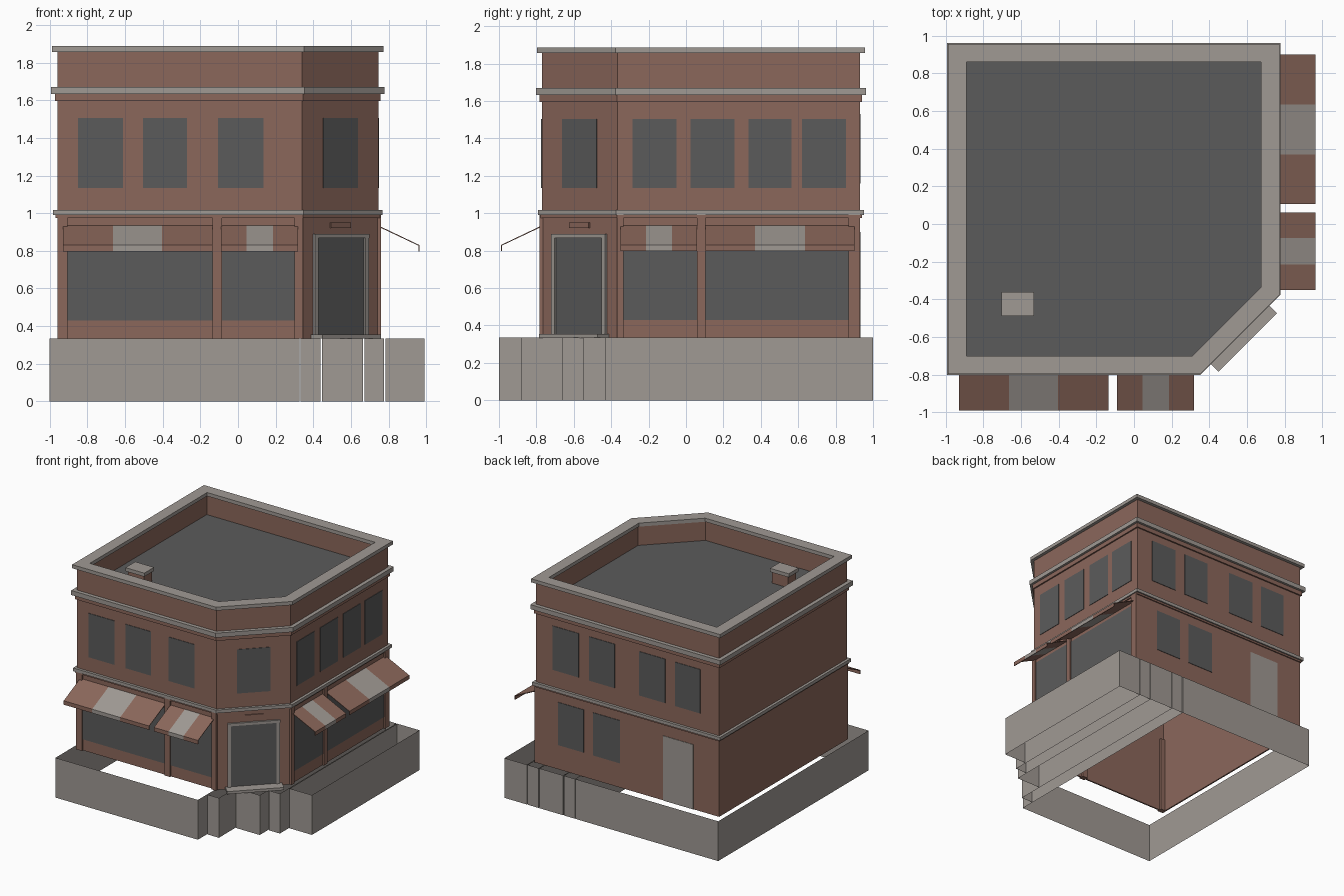
import bpy, bmesh
from mathutils import Vector

cube = bpy.data.objects.get("Cube")
if cube:
    bpy.data.objects.remove(cube)


def material(name, r, g, b):
    m = bpy.data.materials.new(name)
    m.use_nodes = True
    m.diffuse_color = (r, g, b, 1)
    m.node_tree.nodes["Principled BSDF"].inputs["Base Color"].default_value = (r, g, b, 1)
    return m


BRICK = material("brick", 0.26, 0.137, 0.105)
STONE = material("pale stone", 0.35, 0.32, 0.295)
DARK = material("dark grey", 0.105, 0.105, 0.105)


def finish(name, bm, *mats, recalc=True):
    if recalc:
        bmesh.ops.recalc_face_normals(bm, faces=bm.faces)
    mesh = bpy.data.meshes.new(name)
    bm.to_mesh(mesh)
    bm.free()
    for m in mats:
        mesh.materials.append(m)
    obj = bpy.data.objects.new(name, mesh)
    bpy.context.collection.objects.link(obj)
    return obj


# Footprint with one cut corner, grown outward by d
LEFT, RIGHT, FRONT, BACK = -0.96, 0.745, -0.77, 0.93
CUT_X, CUT_Y = 0.34, -0.365


def footprint(d):
    k = 0.414 * d
    return [(LEFT - d, FRONT - d), (CUT_X + k, FRONT - d), (RIGHT + d, CUT_Y - k),
            (RIGHT + d, BACK + d), (LEFT - d, BACK + d)]


def ring(name, z0, z1, inner, outer, mat):
    bm = bmesh.new()
    loops = [[bm.verts.new((x, y, z)) for x, y in footprint(d)]
             for d, z in ((outer, z0), (outer, z1), (inner, z1), (inner, z0))]
    n = len(loops[0])
    for j in range(4):
        a, b = loops[j], loops[(j + 1) % 4]
        for i in range(n):
            k = (i + 1) % n
            bm.faces.new((a[i], a[k], b[k], b[i]))
    return finish(name, bm, mat)


# Wall frames: origin, along direction, outward direction
S = 0.5 ** 0.5
WALLS = {
    "front": (Vector((0, FRONT, 0)), Vector((1, 0, 0)), Vector((0, -1, 0))),
    "side": (Vector((RIGHT, 0, 0)), Vector((0, 1, 0)), Vector((1, 0, 0))),
    "back": (Vector((0, BACK, 0)), Vector((1, 0, 0)), Vector((0, 1, 0))),
    "corner": (Vector(((CUT_X + RIGHT) / 2, (FRONT + CUT_Y) / 2, 0)),
               Vector((S, S, 0)), Vector((S, -S, 0))),
}


def on_wall(wall, u, d, z):
    origin, along, out = WALLS[wall]
    return origin + along * u + out * d + Vector((0, 0, z))


def block(name, wall, u0, u1, z0, z1, d0, d1, mat):
    bm = bmesh.new()
    a, b = [[bm.verts.new(on_wall(wall, u, d, z))
             for u, z in ((u0, z0), (u1, z0), (u1, z1), (u0, z1))] for d in (d0, d1)]
    bm.faces.new(a)
    bm.faces.new(b)
    for i in range(4):
        k = (i + 1) % 4
        bm.faces.new((a[i], a[k], b[k], b[i]))
    return finish(name, bm, mat)


def awning(name, wall, cuts):
    # Sloped sheet with a short hanging edge; the middle strip is pale
    bm = bmesh.new()
    rows = [[bm.verts.new(on_wall(wall, u, d, z)) for u in cuts]
            for d, z in ((0, 0.935), (0.22, 0.83), (0.22, 0.797))]
    for a, b in zip(rows, rows[1:]):
        for i in range(3):
            f = bm.faces.new((a[i], b[i], b[i + 1], a[i + 1]))
            f.material_index = i % 2
    bm.normal_update()
    obj = finish(name, bm, BRICK, STONE, recalc=False)
    mod = obj.modifiers.new("thickness", "SOLIDIFY")
    mod.thickness = 0.006
    return obj


# Foundation: five open-topped bays stepping back at the entrance
BAYS = [(-1, 0.327, -1), (0.333, 0.438, -0.88), (0.445, 0.665, -0.66),
        (0.672, 0.775, -0.55), (0.783, 0.99, -0.43)]
for i, (x0, x1, y0) in enumerate(BAYS):
    bm = bmesh.new()
    low, high = [[bm.verts.new((x, y, z)) for x, y in ((x0, y0), (x1, y0), (x1, 1), (x0, 1))]
                 for z in (0, 0.335)]
    for j in range(4):
        k = (j + 1) % 4
        bm.faces.new((low[j], low[k], high[k], high[j]))
    finish(f"foundation_bay_{i + 1}", bm, STONE, recalc=False)

# Walls, parapet and horizontal bands
ring("walls", 0.335, 1.69, -0.012, 0, BRICK)
ring("parapet", 1.69, 1.857, -0.06, 0, BRICK)
ring("middle_band_support", 0.975, 0.99, -0.005, 0.01, BRICK)
ring("middle_band", 0.99, 1.017, -0.005, 0.022, STONE)
ring("cornice_support", 1.595, 1.632, -0.005, 0.012, BRICK)
ring("cornice", 1.632, 1.67, -0.005, 0.032, STONE)
ring("parapet_cap", 1.857, 1.887, -0.07, 0.027, STONE)

# Roof deck
bm = bmesh.new()
bm.faces.new([bm.verts.new((x, y, 1.695)) for x, y in footprint(-0.05)])
finish("roof_deck", bm, DARK, recalc=False)

# Chimney
block("chimney", "front", -0.69, -0.54, 1.69, 1.79, -0.40, -0.29, BRICK)
block("chimney_cap", "front", -0.705, -0.53, 1.79, 1.82, -0.41, -0.28, STONE)

# Ground floor pilasters
PILASTERS = {
    "front": [(-0.96, -0.905), (-0.135, -0.085), (0.30, 0.345)],
    "side": [(-0.37, -0.335), (0.06, 0.105), (0.87, 0.93)],
}
for wall, spans in PILASTERS.items():
    for i, (u0, u1) in enumerate(spans):
        block(f"{wall}_pilaster_{i + 1}", wall, u0, u1, 0.335, 0.99, -0.03, 0.014, BRICK)

# Upper windows
WINDOWS = {
    "front": [(-0.85, -0.61), (-0.505, -0.27), (-0.105, 0.135)],
    "side": [(-0.285, -0.05), (0.025, 0.26), (0.335, 0.565), (0.62, 0.855)],
    "back": [(-0.785, -0.55), (-0.458, -0.215), (0.01, 0.25), (0.346, 0.59)],
    "corner": [(-0.13, 0.13)],
}
for wall, spans in WINDOWS.items():
    lift = 0.025 if wall == "back" else 0
    for i, (u0, u1) in enumerate(spans):
        block(f"{wall}_upper_window_{i + 1}", wall, u0, u1, 1.135 + lift, 1.505 + lift,
              -0.002, 0.004, DARK)

# Shop windows and awnings
SHOPS = {
    "front": [(-0.905, -0.135), (-0.085, 0.30)],
    "side": [(-0.335, 0.06), (0.105, 0.87)],
}
for wall, spans in SHOPS.items():
    for i, (u0, u1) in enumerate(spans):
        block(f"{wall}_shop_window_{i + 1}", wall, u0, u1, 0.43, 0.9, -0.002, 0.004, DARK)
awning("front_awning_wide", "front", (-0.93, -0.665, -0.405, -0.135))
awning("front_awning_narrow", "front", (-0.09, 0.045, 0.185, 0.32))
awning("side_awning_narrow", "side", (-0.35, -0.215, -0.075, 0.06))
awning("side_awning_wide", "side", (0.105, 0.37, 0.635, 0.9))

# Back windows and door
for i, (u0, u1) in enumerate([(0.30, 0.54), (-0.037, 0.21)]):
    block(f"back_lower_window_{i + 1}", "back", u0, u1, 0.54, 0.9, -0.002, 0.004, DARK)
block("back_door", "back", -0.72, -0.44, 0.335, 0.88, -0.002, 0.004, STONE)

# Corner entrance
block("entrance_door", "corner", -0.18, 0.18, 0.35, 0.87, -0.002, 0.005, DARK)
for side, u in (("left", 0.19), ("right", -0.19)):
    block(f"entrance_frame_{side}", "corner", u - 0.014, u + 0.014, 0.34, 0.89, -0.005, 0.014, STONE)
block("entrance_frame_top", "corner", -0.204, 0.204, 0.868, 0.89, -0.005, 0.015, STONE)
block("entrance_step", "corner", -0.22, 0.22, 0.333, 0.355, -0.005, 0.088, STONE)
block("entrance_plaque", "corner", -0.075, 0.075, 0.922, 0.95, -0.002, 0.008, BRICK)
